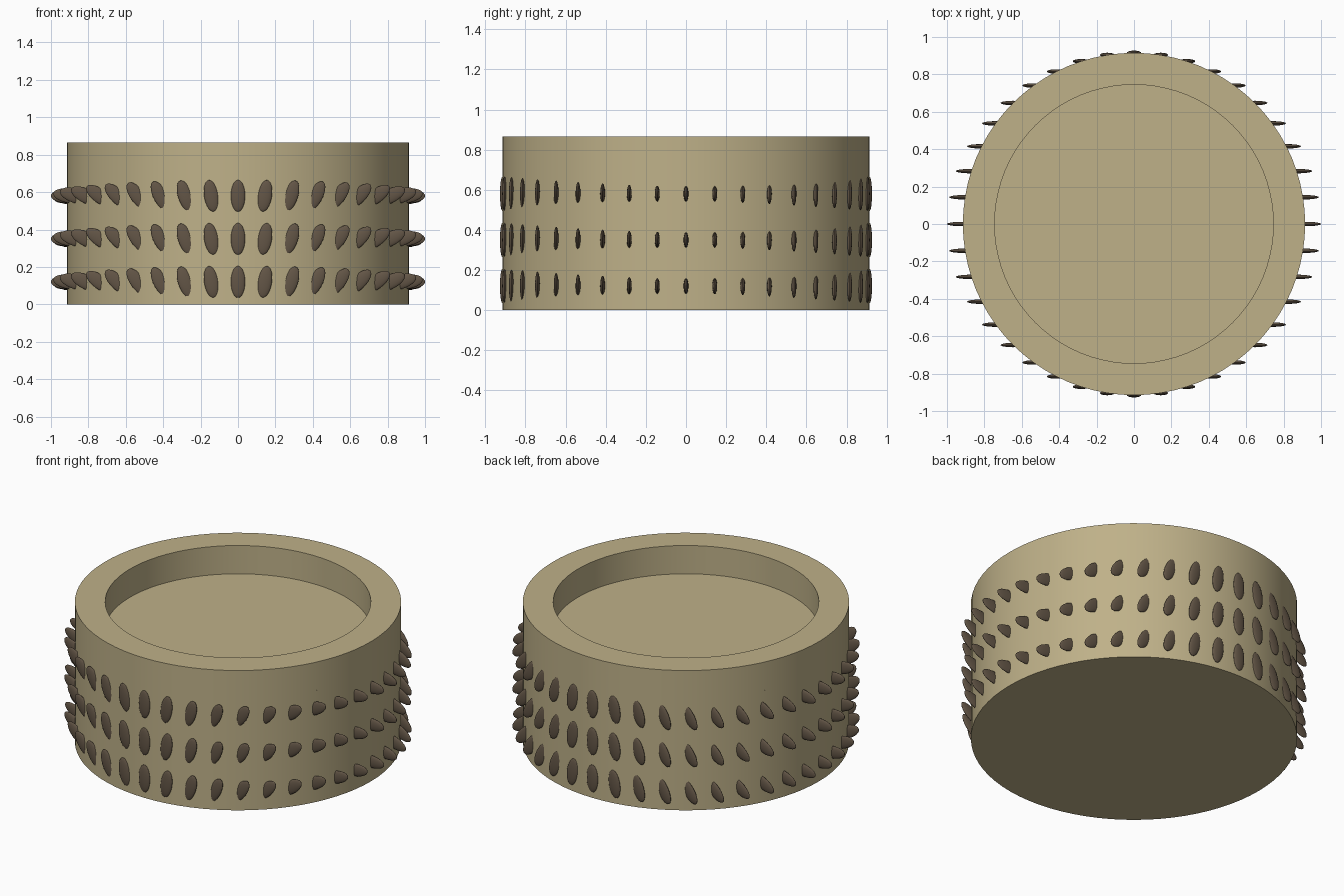
import bpy
import bmesh
import math
from mathutils import Matrix

cube = bpy.data.objects.get("Cube")
if cube:
    bpy.data.objects.remove(cube)

RADIUS = 0.915
INNER = 0.745
TIER = 0.23
TOP = 0.865
SEGMENTS = 80
STUDS = 40


def make_material(name, rgb):
    mat = bpy.data.materials.new(name)
    mat.use_nodes = True
    color = (*rgb, 1.0)
    mat.diffuse_color = color
    mat.node_tree.nodes["Principled BSDF"].inputs["Base Color"].default_value = color
    return mat


tan = make_material("tan", (0.52, 0.44, 0.25))
brown = make_material("dark brown", (0.125, 0.092, 0.062))


def finish(name, bm, mat):
    bmesh.ops.recalc_face_normals(bm, faces=bm.faces)
    mesh = bpy.data.meshes.new(name)
    bm.to_mesh(mesh)
    bm.free()
    mesh.materials.append(mat)
    obj = bpy.data.objects.new(name, mesh)
    bpy.context.collection.objects.link(obj)
    bpy.ops.object.select_all(action="DESELECT")
    obj.select_set(True)
    bpy.context.view_layer.objects.active = obj
    bpy.ops.object.shade_smooth_by_angle(angle=math.radians(35))
    return obj


# Stacked solid tiers, each with a ring of studs
for row, label in enumerate(("lower", "middle", "upper")):
    base = row * TIER
    bm = bmesh.new()
    bmesh.ops.create_cone(
        bm, cap_ends=True, segments=SEGMENTS, radius1=RADIUS, radius2=RADIUS,
        depth=TIER, matrix=Matrix.Translation((0, 0, base + TIER / 2)))
    finish(label + "_tier", bm, tan)

    # Flattened ovals that turn about the y axis as they go around
    bm = bmesh.new()
    for i in range(STUDS):
        a = math.tau * i / STUDS
        place = Matrix.Translation(
            (RADIUS * math.sin(a), -RADIUS * math.cos(a), base + 0.12))
        shape = Matrix.Diagonal((0.038, 0.012, 0.085, 1))
        bmesh.ops.create_uvsphere(
            bm, u_segments=24, v_segments=14, radius=1,
            matrix=place @ Matrix.Rotation(a, 4, "Y") @ shape)
    finish(label + "_studs", bm, brown)

# Raised rim around the recessed top
bm = bmesh.new()
bottom = 3 * TIER
profile = [(INNER, bottom), (RADIUS, bottom), (RADIUS, TOP), (INNER, TOP)]
loop = [bm.verts.new((r, 0, z)) for r, z in profile]
edges = [bm.edges.new((loop[i], loop[(i + 1) % 4])) for i in range(4)]
bmesh.ops.spin(bm, geom=loop + edges, cent=(0, 0, 0), axis=(0, 0, 1),
               angle=math.tau, steps=SEGMENTS)
bmesh.ops.remove_doubles(bm, verts=bm.verts, dist=0.0001)
finish("top_rim", bm, tan)
